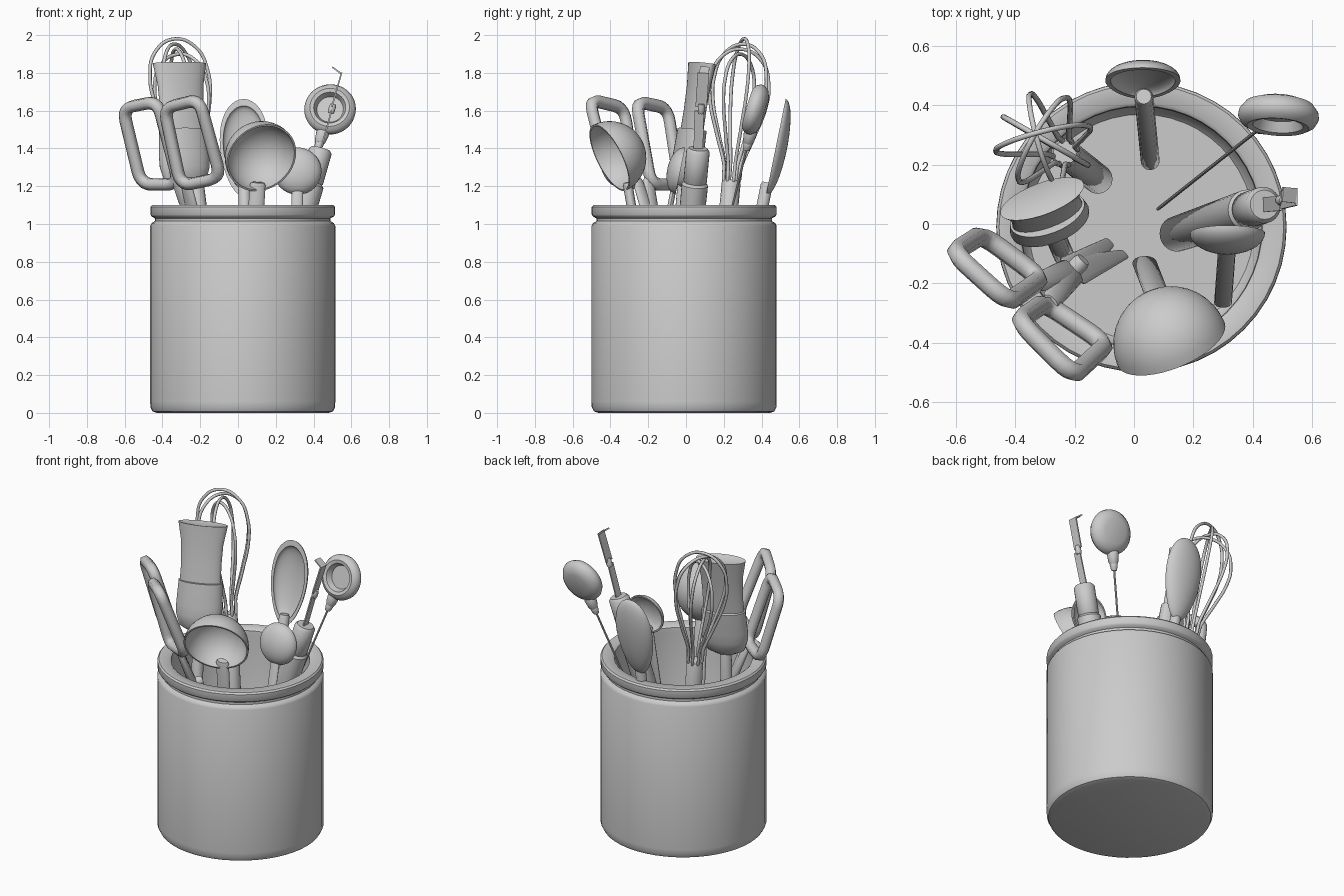
import bpy
from math import sin, cos, pi, radians
from mathutils import Vector, Matrix

if "Cube" in bpy.data.objects:
    bpy.data.objects.remove(bpy.data.objects["Cube"])

GREY = (0.6, 0.6, 0.6, 1)
mat = bpy.data.materials.new("plain grey")
mat.use_nodes = True
mat.diffuse_color = GREY
mat.node_tree.nodes["Principled BSDF"].inputs["Base Color"].default_value = GREY
meshes = []


def frame(origin, zdir, xdir=(1, 0, 0)):
    """Placement with local z along zdir and local x as near xdir as possible."""
    z = Vector(zdir).normalized()
    x = Vector(xdir)
    x = (x - z * x.dot(z)).normalized()
    m = Matrix((x, z.cross(x), z)).transposed().to_4x4()
    m.translation = Vector(origin)
    return m


def add(name, data):
    ob = bpy.data.objects.new(name, data)
    bpy.context.collection.objects.link(ob)
    data.materials.append(mat)
    return ob


def lathe(name, profile, place, scale=(1, 1, 1), seg=32, taper=0):
    """Turn a (radius, height) profile; scale and taper flatten it into ovals."""
    verts, faces, rings = [], [], []
    for r, h in profile:
        count = seg if r > 0 else 1
        rings.append([len(verts) + i % count for i in range(seg)])
        for i in range(count):
            a = 2 * pi * i / seg
            y = r * sin(a)
            v = Vector((r * cos(a) * (1 + taper * y), y, h))
            verts.append(place @ Vector(p * q for p, q in zip(v, scale)))
    for lo, hi in zip(rings, rings[1:]):
        for i in range(seg):
            j = (i + 1) % seg
            face = list(dict.fromkeys((lo[i], lo[j], hi[j], hi[i])))
            if len(face) > 2:
                faces.append(face)
    me = bpy.data.meshes.new(name)
    me.from_pydata(verts, [], faces)
    ob = add(name, me)
    meshes.append(ob)
    return ob


def rod(name, a, b, r0, r1, xdir=(1, 0, 0), flat=1, seg=16):
    """Capped, optionally flattened tapering stick from a to b."""
    d = Vector(b) - Vector(a)
    n = d.length
    prof = [(0, 0), (r0 * .8, 0), (r0, .015), (r1, n - .015), (r1 * .8, n), (0, n)]
    return lathe(name, prof, frame(a, d, xdir), (1, flat, 1), seg)


def plate(name, a, b, width, thick, xdir):
    """Flat rectangular strip from a to b."""
    d = Vector(b) - Vector(a)
    r = 2 ** -.5
    m = frame(a, d, xdir) @ Matrix.Diagonal((width, thick, 1, 1)) @ Matrix.Rotation(pi / 4, 4, 'Z')
    return lathe(name, [(0, 0), (r, 0), (r, d.length), (0, d.length)], m, seg=4)


def bowl(name, place, scale, wall, taper=0):
    """Half-round open bowl whose mouth faces local z."""
    angles = [pi / 2 * i / 10 for i in range(11)]
    outer = [(sin(a), -cos(a)) for a in angles]
    outer[0] = (0, -1)
    inner = [(r * (1 - wall), h * (1 - wall)) for r, h in reversed(outer)]
    return lathe(name, outer + inner, place, scale, 40, taper)


def wire(name, pts, radius, kind='POLY', res=3):
    """Closed tube through the points."""
    cu = bpy.data.curves.new(name, 'CURVE')
    cu.dimensions = '3D'
    cu.bevel_depth, cu.bevel_resolution, cu.resolution_u = radius, res, 8
    sp = cu.splines.new(kind)
    store = sp.bezier_points if kind == 'BEZIER' else sp.points
    store.add(len(pts) - 1)
    for p, co in zip(store, pts):
        if kind == 'BEZIER':
            p.co = co
            p.handle_left_type = p.handle_right_type = 'AUTO'
        else:
            p.co = (*co, 1)
    sp.use_cyclic_u = True
    return add(name, cu)


# Crock with rolled rim, groove and hollow inside
lathe("crock", [(0, 0), (.455, 0), (.478, .008), (.489, .03), (.49, .06), (.49, .99),
                (.482, 1.005), (.465, 1.015), (.465, 1.03), (.483, 1.04), (.489, 1.05),
                (.489, 1.09), (.48, 1.1), (.42, 1.1), (.408, 1.09), (.405, 1.06),
                (.405, .08), (.38, .05), (0, .05)], frame((.025, -.01, 0), (0, 0, 1)), seg=48)

# Ladle
bowl("ladle_bowl", frame((.125, -.405, 1.35), (.34, -.83, -.42)), (.195, .195, .195), .05)
rod("ladle_handle", (.035, -.13, .12), (.105, -.31, 1.22), .042, .042, flat=.6)

# Wooden spoon
bowl("spoon_bowl", frame((.03, .475, 1.405), (0, -.98, .2)), (.125, .262, .06), .14, .18)
rod("spoon_handle", (.055, .21, .12), (.033, .43, 1.22), .032, .032)

# Small round spoon
bowl("scoop_bowl", frame((.315, -.03, 1.28), (0, .98, -.2)), (.127, .127, .07), .08)
rod("scoop_handle", (.3, -.27, .12), (.315, -.065, 1.19), .03, .03, flat=.5)

# Pastry brush: handle, ferrule and bristle block
wide, axis = (.29, .11, 0), Vector((-.05, .15, 1))
top = Vector((-.31, .085, 1.85))
lathe("brush_bristles", [(0, -.36), (.125, -.36), (.122, -.25), (.128, -.12), (.15, 0), (0, -.015)],
      frame(top, axis, wide), (1, .36, 1))
lathe("brush_ferrule", [(0, -.67), (.05, -.665), (.115, -.63), (.138, -.56), (.14, -.5),
                        (.132, -.355), (0, -.355)], frame(top, axis, wide), (1, .5, 1))
rod("brush_handle", (-.235, -.11, .12), top - axis * .62, .035, .035)

# Whisk
base, tip = Vector((-.228, .238, 1.2)), Vector((-.34, .305, 1.985))
rod("whisk_handle", (-.12, .15, .3), base + (tip - base) * .04, .05, .05)
place = frame(base, tip - base)
half = [(.022, 0), (.05, .13), (.105, .3), (.155, .48), (.16, .6), (.115, .73)]
for k in range(4):
    s = 1 - .035 * k
    prof = half + [(0, .79)] + [(-r, h) for r, h in reversed(half)]
    turn = Matrix.Rotation(radians(45 * k + 15), 4, 'Z')
    wire(f"whisk_wire_{k + 1}", [place @ turn @ Vector((r, 0, h * s)) for r, h in prof],
         .0095, 'BEZIER', 2)


# Kitchen shears: two grip loops, arms, pivot and blades
def grip(name, corners):
    pts = [Vector(c) for c in corners]
    mid = sum(pts, Vector()) / 4
    pts = [p.lerp(mid, .12) for p in pts]
    path = []
    for i, p in enumerate(pts):
        a = p + (pts[i - 1] - p).normalized() * .075
        b = p + (pts[(i + 1) % 4] - p).normalized() * .075
        for j in range(6):
            t = j / 5
            path.append(a.lerp(p, t).lerp(p.lerp(b, t), t))
    return wire(name, path, .034, res=1)


grip("shears_grip_right", [(-.63, -.09, 1.64), (-.42, -.28, 1.68), (-.29, -.19, 1.18), (-.52, -.02, 1.18)])
grip("shears_grip_left", [(-.41, -.32, 1.64), (-.2, -.53, 1.69), (-.07, -.41, 1.22), (-.31, -.25, 1.17)])
across = (.7, -.7, 0)
pivot = Vector((-.21, -.16, .93))
for side, start, end in (("right", (-.33, -.2, 1.24), (-.03, -.1, .3)),
                         ("left", (-.28, -.26, 1.24), (-.08, -.06, .3))):
    rod(f"shears_arm_{side}", pivot, start, .05, .035, across, .5)
    rod(f"shears_blade_{side}", end, pivot, .02, .06, across, .2)
rod("shears_pivot", pivot - Vector((.03, .03, .01)), pivot + Vector((.04, .04, .02)), .03, .03)

# Peeler: thick handle, collar, stem and hooked blade
heel, neck = Vector((.14, -.035, .35)), Vector((.44, .065, 1.4))
rod("peeler_handle", heel, heel.lerp(neck, .83), .06, .07, seg=24)
rod("peeler_collar", heel.lerp(neck, .82), neck, .062, .062, seg=24)
plate("peeler_stem", neck, (.495, .07, 1.6), .05, .008, (0, 1, 0))
rod("peeler_joint", (.49, .08, 1.585), (.505, .082, 1.635), .018, .018)
plate("peeler_blade", (.497, .08, 1.62), (.548, .092, 1.8), .06, .008, (0, 1, 0))
plate("peeler_hook", (.548, .095, 1.795), (.5, .1, 1.83), .05, .008, (0, 1, 0))

# Probe thermometer: dial with sunken face, stepped neck and thin probe
dial = Vector((.488, .37, 1.605))
stem = Vector((.35, .26, 1.1)).normalized()
lathe("thermometer_dial", [(0, -.05), (.075, -.05), (.115, -.035), (.134, -.01), (.137, .01), (.125, .033),
                           (.105, .045), (.085, .04), (.076, .02), (.07, .005), (0, .005)],
      frame(dial, (-.06, -.95, .28)), seg=40)
rod("thermometer_neck", dial - stem * .19, dial - stem * .11, .03, .036)
rod("thermometer_collar", dial - stem * .23, dial - stem * .18, .02, .024)
rod("thermometer_probe", (.08, .05, .3), dial - stem * .21, .006, .006, seg=8)

# Smooth shading with crisp edges
bpy.ops.object.select_all(action='DESELECT')
for ob in meshes:
    ob.select_set(True)
bpy.context.view_layer.objects.active = meshes[0]
bpy.ops.object.shade_smooth_by_angle(angle=radians(40))
